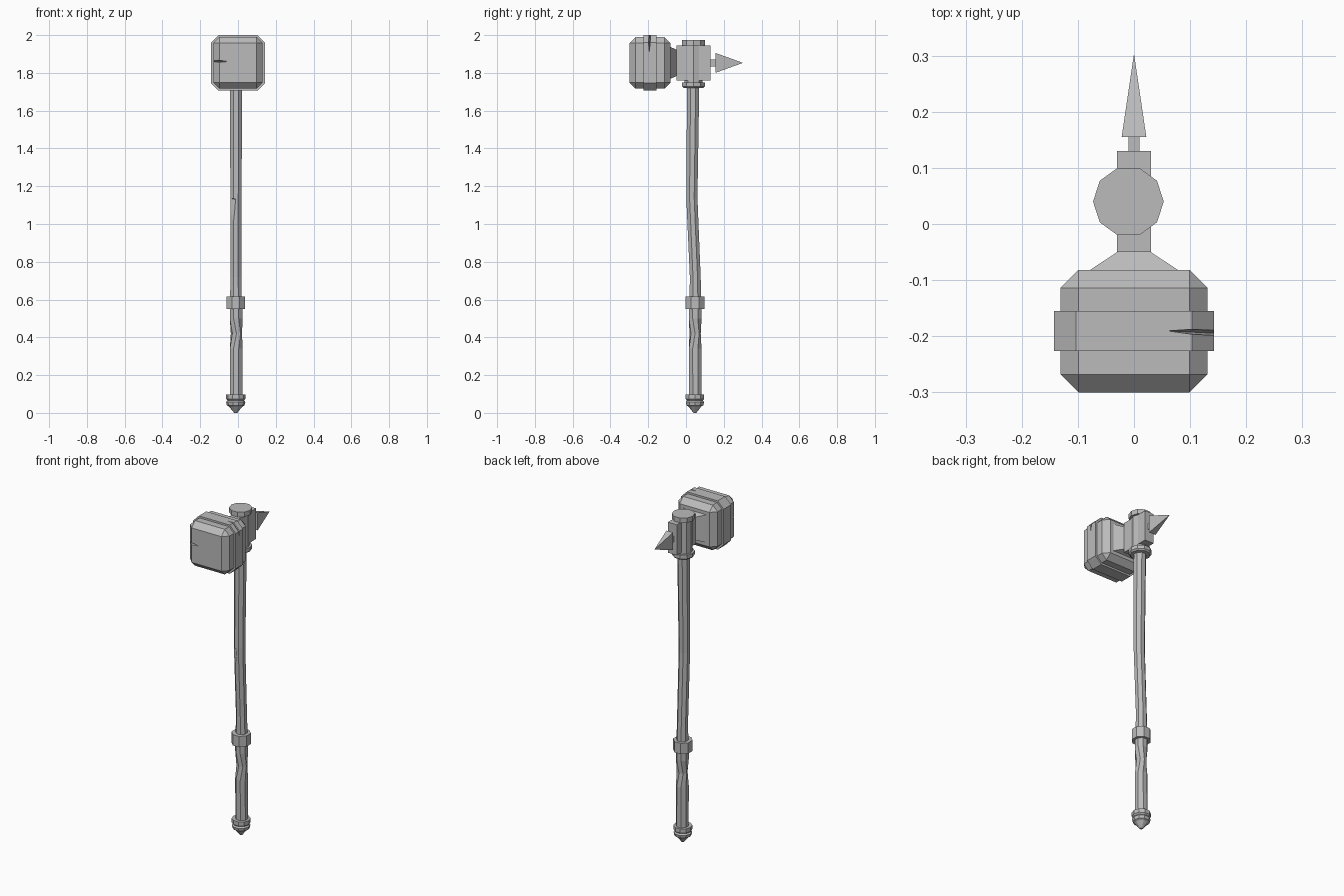
import bpy, bmesh, math
from mathutils import Vector

cube = bpy.data.objects.get("Cube")
if cube:
    bpy.data.objects.remove(cube, do_unlink=True)

grey = bpy.data.materials.new("plain grey")
grey.use_nodes = True
grey.diffuse_color = (0.5, 0.5, 0.5, 1)
grey.node_tree.nodes["Principled BSDF"].inputs["Base Color"].default_value = (0.5, 0.5, 0.5, 1)

HEAD_Z = 1.853
AXIS = (-0.01, 0.04)


def finish(name, bm):
    bmesh.ops.recalc_face_normals(bm, faces=bm.faces)
    mesh = bpy.data.meshes.new(name)
    bm.to_mesh(mesh)
    bm.free()
    mesh.materials.append(grey)
    obj = bpy.data.objects.new(name, mesh)
    bpy.context.collection.objects.link(obj)
    return obj


def loft(name, rings):
    """Skin a list of equal-length point rings and cap both ends."""
    bm = bmesh.new()
    loops = [[bm.verts.new(p) for p in ring] for ring in rings]
    n = len(loops[0])
    for a, b in zip(loops, loops[1:]):
        for i in range(n):
            j = (i + 1) % n
            bm.faces.new((a[i], a[j], b[j], b[i]))
    bm.faces.new(loops[0])
    bm.faces.new(loops[-1])
    return finish(name, bm)


def turned(name, stations, sides, phase=0.0):
    """Upright faceted part; stations are (z, radius, centre x, centre y, twist)."""
    rings = []
    for z, r, cx, cy, twist in stations:
        angles = [phase + twist + math.tau * i / sides for i in range(sides)]
        rings.append([(cx + r * math.cos(a), cy + r * math.sin(a), z) for a in angles])
    return loft(name, rings)


def collar(name, profile, sides=10, centre=AXIS, phase=0.0):
    return turned(name, [(z, r, *centre, 0) for z, r in profile], sides, phase)


def rect(y, hx, hz, z=HEAD_Z):
    return [(-hx, y, z - hz), (hx, y, z - hz), (hx, y, z + hz), (-hx, y, z + hz)]


def chamfered_rect(y, hx, hz, c):
    quarter = [(hx, hz - c), (hx - c, hz)]
    pts = quarter + [(-x, z) for x, z in reversed(quarter)]
    pts += [(-x, -z) for x, z in pts]
    return [(x, y, HEAD_Z + z) for x, z in pts]


def chip(target, points):
    """Cut a splinter-shaped notch out of a part."""
    bm = bmesh.new()
    for p in points:
        bm.verts.new(p)
    bmesh.ops.convex_hull(bm, input=bm.verts)
    cutter = finish("chip_cutter", bm)
    cutter.hide_render = True
    mod = target.modifiers.new("chip", "BOOLEAN")
    mod.operation = "DIFFERENCE"
    mod.solver = "EXACT"
    mod.object = cutter
    bpy.context.view_layer.objects.active = target
    bpy.ops.object.modifier_apply(modifier=mod.name)
    bpy.data.objects.remove(cutter, do_unlink=True)


# Hammer head: chamfered block
bm = bmesh.new()
bmesh.ops.create_cube(bm, size=1)
for v in bm.verts:
    v.co = Vector((v.co.x * 0.262, v.co.y * 0.218 - 0.191, v.co.z * 0.272 + HEAD_Z))
bmesh.ops.bevel(bm, geom=bm.edges[:], offset=0.032, segments=1, affect="EDGES")
head = finish("hammer_head", bm)

# Raised band around the head
band = loft("head_band", [chamfered_rect(y, 0.143, 0.147, 0.04) for y in (-0.226, -0.155)])

# Battle damage on the head
top_split = [(0.05, -0.19, 2.01), (0.17, -0.18, 2.03), (0.17, -0.208, 2.03), (0.15, -0.195, 1.905)]
front_split = [(-0.05, -0.301, 1.86), (-0.16, -0.32, 1.845), (-0.16, -0.32, 1.882), (-0.15, -0.25, 1.862)]
for part in (head, band):
    chip(part, top_split)
chip(head, front_split)

# Neck, socket block and rear spike
loft("head_neck", [rect(-0.085, 0.083, 0.085), rect(-0.05, 0.03, 0.07)])
loft("socket_block", [rect(-0.05, 0.03, 0.092), rect(0.13, 0.03, 0.092)])
loft("spike_stem", [rect(0.13, 0.01, 0.018), rect(0.157, 0.01, 0.018)])
loft("spike", [rect(0.155, 0.022, 0.053), rect(0.3, 0.0005, 0.0005)])

# Socket sleeve with top cap and lower flange
collar("socket_sleeve", [(1.74, 0.05), (1.96, 0.05)])
collar("top_cap", [(1.945, 0.063), (1.974, 0.063)])
collar("lower_flange", [(1.72, 0.055), (1.728, 0.063), (1.75, 0.063)])

# Slightly crooked wooden shaft
EIGHTH = math.pi / 8
shaft = turned("shaft", [
    (0.58, 0.034, -0.011, 0.05, 0), (0.72, 0.031, -0.011, 0.049, 0),
    (1.14, 0.032, -0.011, 0.031, 0), (1.74, 0.035, -0.01, 0.038, 0)], 8, EIGHTH)
chip(shaft, [(-0.06, -0.02, 1.14), (0.0, -0.02, 1.135), (-0.06, 0.03, 1.14),
             (-0.015, 0.006, 1.13), (-0.036, 0.014, 1.135), (-0.03, 0.0, 0.8), (-0.06, 0.03, 0.8)])

# Grip with a worn, twisted middle
turned("grip", [
    (0.08, 0.036, -0.01, 0.05, 0), (0.34, 0.036, -0.01, 0.049, 0),
    (0.42, 0.030, -0.008, 0.048, EIGHTH), (0.5, 0.036, -0.01, 0.049, 0),
    (0.58, 0.036, -0.01, 0.049, 0)], 8, EIGHTH)

# Grip ring and pommel
GRIP = (-0.012, 0.047)
collar("grip_ring", [(0.55, 0.054), (0.615, 0.054)], 8, GRIP, EIGHTH)
collar("pommel", [(0.0, 0.008), (0.034, 0.036), (0.04, 0.047), (0.058, 0.051), (0.066, 0.044),
                  (0.074, 0.052), (0.098, 0.052)], 10, GRIP)
